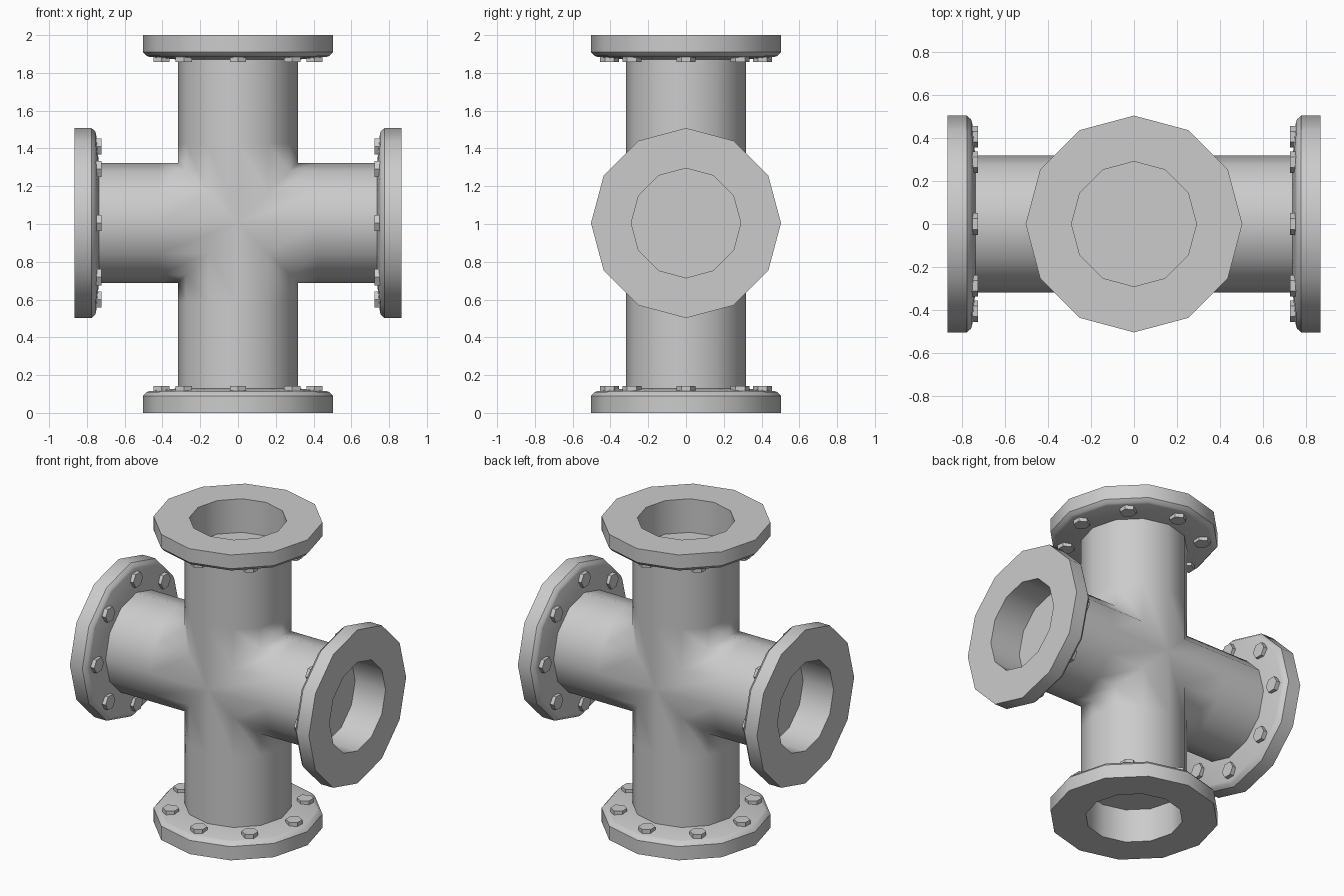
import bpy, bmesh
from math import pi, sin, cos, radians
from mathutils import Matrix, Vector

if "Cube" in bpy.data.objects:
    bpy.data.objects.remove(bpy.data.objects["Cube"])

N = 12          # sides of pipes and flanges
R = 0.318       # pipe radius
CZ = 1.005      # height of the cross centre
ENDS = {        # mouth position and rotation (local z points into the pipe)
    "bottom": ((0, 0, 0), Matrix()),
    "top": ((0, 0, 2), Matrix.Rotation(pi, 4, 'X')),
    "left": ((-0.866, 0, CZ), Matrix.Rotation(pi / 2, 4, 'Y')),
    "right": ((0.866, 0, CZ), Matrix.Rotation(-pi / 2, 4, 'Y')),
}


def finish(bm, name, angle):
    bmesh.ops.remove_doubles(bm, verts=bm.verts, dist=1e-4)
    bmesh.ops.recalc_face_normals(bm, faces=bm.faces)
    me = bpy.data.meshes.new(name)
    bm.to_mesh(me)
    bm.free()
    ob = bpy.data.objects.new(name, me)
    bpy.context.collection.objects.link(ob)
    bpy.ops.object.select_all(action='DESELECT')
    ob.select_set(True)
    bpy.context.view_layer.objects.active = ob
    bpy.ops.object.shade_smooth_by_angle(angle=radians(angle))
    return ob


def bridge(bm, rings):
    for a, b in zip(rings, rings[1:]):
        for i in range(N):
            j = (i + 1) % N
            bm.faces.new((a[i], a[j], b[j], b[i]))


# Cross pipe: four mitred arms welded together
bm = bmesh.new()
for loc, rot in ENDS.values():
    centre = Vector((0, 0, CZ))
    length = (Vector(loc) - centre).length - 0.12
    frame = Matrix.Translation(centre) @ rot
    rings = []
    for reach in (None, 0.42, length):
        ring = []
        for i in range(N):
            x, y = R * cos(2 * pi * i / N), R * sin(2 * pi * i / N)
            d = abs(x) if reach is None else reach
            ring.append(bm.verts.new(frame @ Vector((x, y, -d))))
        rings.append(ring)
    bridge(bm, rings)
finish(bm, "cross_pipe", 180)

# Flange with blind bore, as (radius, depth from the mouth)
PROFILE = [(0.29, 0.22), (0.29, 0), (0.503, 0), (0.503, 0.09),
           (0.485, 0.11), (0.47, 0.115), (0.312, 0.13)]

for side, (loc, rot) in ENDS.items():
    frame = Matrix.Translation(loc) @ rot
    bm = bmesh.new()
    rings = [[bm.verts.new((r * cos(2 * pi * i / N), r * sin(2 * pi * i / N), d))
              for i in range(N)] for r, d in PROFILE]
    bridge(bm, rings)
    bm.faces.new(rings[0])
    finish(bm, side + "_flange", 33).matrix_world = frame

    # Eight hexagonal bolt heads around the flange
    bm = bmesh.new()
    for k in range(8):
        a = k * pi / 4
        place = Matrix.Translation((0.405 * cos(a), 0.405 * sin(a), 0.126))
        bmesh.ops.create_cone(bm, cap_ends=True, segments=6, radius1=0.05,
                              radius2=0.05, depth=0.034, matrix=place)
    finish(bm, side + "_bolts", 20).matrix_world = frame
